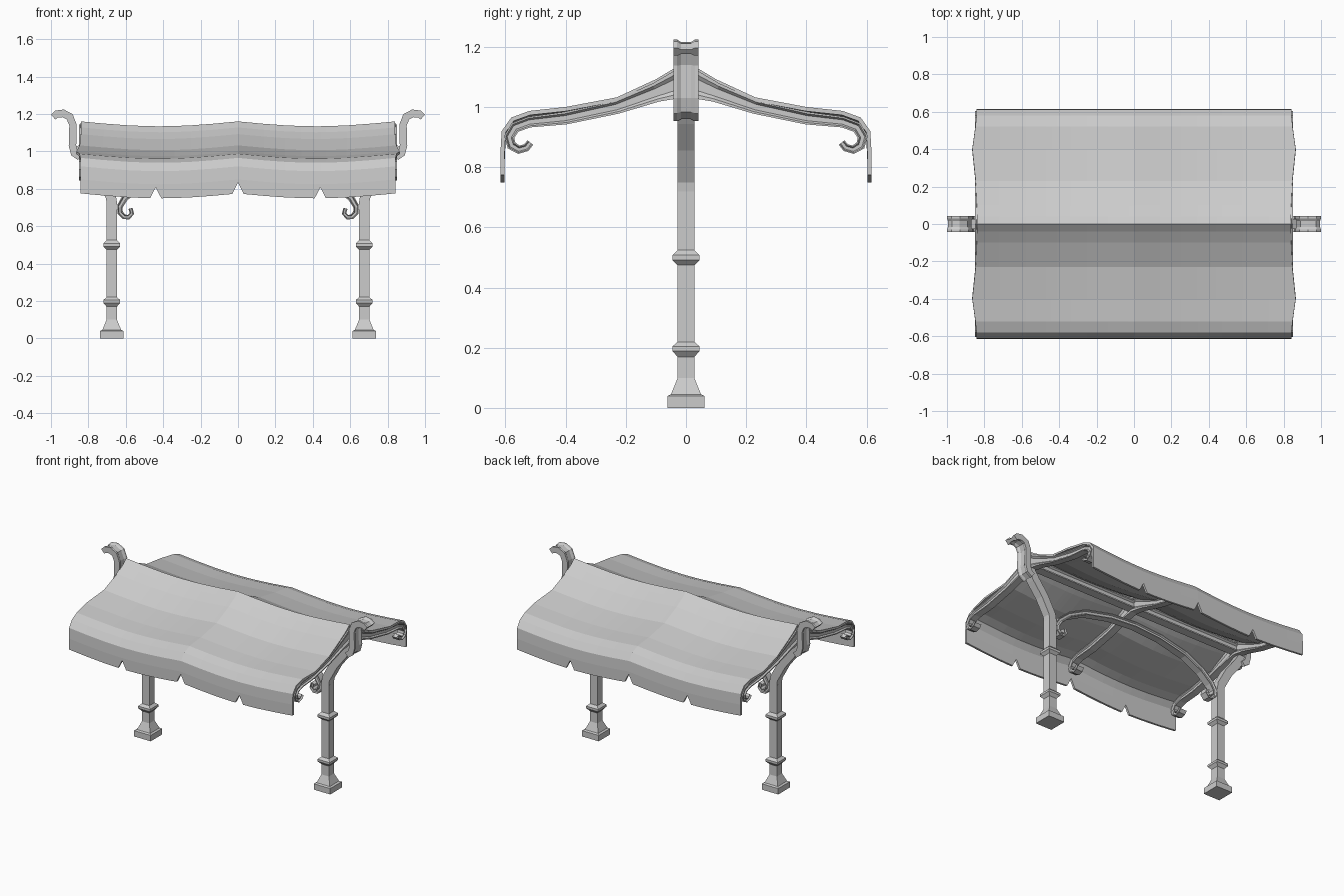
import bpy, bmesh, math
from mathutils import Vector

old = bpy.data.objects.get("Cube")
if old:
    bpy.data.objects.remove(old, do_unlink=True)

grey = bpy.data.materials.new("light grey")
grey.use_nodes = True
colour = (0.6, 0.6, 0.6, 1)
grey.diffuse_color = colour
grey.node_tree.nodes["Principled BSDF"].inputs["Base Color"].default_value = colour


def finish(name, bm):
    mesh = bpy.data.meshes.new(name)
    bm.to_mesh(mesh)
    bm.free()
    mesh.materials.append(grey)
    obj = bpy.data.objects.new(name, mesh)
    bpy.context.collection.objects.link(obj)
    return obj


def skin(name, rings):
    """Join closed rings of points into a capped solid."""
    bm = bmesh.new()
    loops = [[bm.verts.new(p) for p in ring] for ring in rings]
    n = len(loops[0])
    for a, b in zip(loops, loops[1:]):
        for i in range(n):
            j = (i + 1) % n
            bm.faces.new((a[i], a[j], b[j], b[i]))
    bm.faces.new(loops[0])
    bm.faces.new(loops[-1])
    bmesh.ops.recalc_face_normals(bm, faces=bm.faces)
    return finish(name, bm)


def bar(name, path, depth, section, place):
    """Sweep a section along a flat path of (u, z, half width)."""
    pts = [Vector(p[:2]) for p in path]
    rings = []
    for i, (u, z, w) in enumerate(path):
        t = (pts[min(i + 1, len(pts) - 1)] - pts[max(i - 1, 0)]).normalized()
        side = Vector((-t.y, t.x))
        rings.append([place(u + side.x * s * w, z + side.y * s * w, d * depth)
                      for s, d in section])
    return skin(name, rings)


# Sections: grooves on the side faces, or grooves on the front and back faces
half = [(1, 1), (0.7, 1), (0.4, 0.6), (-0.4, 0.6), (-0.7, 1), (-1, 1)]
side_groove = half + [(s, -d) for s, d in reversed(half)]
face_groove = [(d, s) for s, d in side_groove]


# Posts: square mouldings, leaning head and horn, mirrored
post_profile = [(0.062, 0), (0.062, 0.04), (0.05, 0.046), (0.036, 0.08), (0.028, 0.1),
                (0.028, 0.17), (0.045, 0.19), (0.045, 0.205), (0.028, 0.22),
                (0.028, 0.475), (0.045, 0.492), (0.045, 0.508), (0.028, 0.525),
                (0.028, 0.72)]
head_path = [(0.67, 0.69, 0.028), (0.68, 0.76, 0.028), (0.74, 0.87, 0.028),
             (0.81, 0.96, 0.028), (0.855, 1.03, 0.028)]
horn_path = [(0.845, 0.968, 0.018), (0.875, 0.99, 0.02), (0.885, 1.03, 0.02),
             (0.882, 1.14, 0.02), (0.9, 1.185, 0.021), (0.935, 1.203, 0.021),
             (0.97, 1.199, 0.02), (0.988, 1.183, 0.017)]
corners = [(-1, -1), (1, -1), (1, 1), (-1, 1)]

for side, sx in (("left", 1), ("right", -1)):
    def across(u, z, d, sx=sx):
        return (sx * u, d, z)
    skin(side + "_post", [[(sx * 0.675 + h * a, h * b, z) for a, b in corners]
                          for h, z in post_profile])
    bar(side + "_post_head", head_path, 0.028, [(1, 1), (1, -1), (-1, -1), (-1, 1)], across)
    bar(side + "_horn", horn_path, 0.042, face_groove, across)

# Scrolled arch between the posts
arch_half = [(0.575, 0.695, 0.012), (0.567, 0.668, 0.012), (0.585, 0.648, 0.013),
             (0.61, 0.65, 0.014), (0.63, 0.672, 0.015), (0.632, 0.705, 0.016),
             (0.605, 0.75, 0.018), (0.53, 0.815, 0.018), (0.4, 0.88, 0.018),
             (0.2, 0.925, 0.018)]
arch_path = arch_half + [(0, 0.94, 0.018)] + [(-u, z, w) for u, z, w in reversed(arch_half)]
bar("arch", arch_path, 0.025, side_groove, lambda u, z, d: (u, d, z))

# Ridge beam
bar("ridge_beam", [(-0.83, 1.075, 0.028), (0.83, 1.075, 0.028)], 0.03, side_groove,
    lambda u, z, d: (u, d, z))

# Scrolled ribs under the canopy
rib_half = [(0.1, 1.048, 0.032), (0.23, 1.0, 0.023), (0.4, 0.963, 0.021),
            (0.52, 0.95, 0.018), (0.568, 0.932, 0.018), (0.587, 0.9, 0.017),
            (0.579, 0.872, 0.016), (0.555, 0.858, 0.014), (0.53, 0.865, 0.013),
            (0.517, 0.882, 0.012)]
rib_path = [(-u, z, w) for u, z, w in reversed(rib_half)] + [(0, 1.088, 0.055)] + rib_half
for name, x in (("left_rib", 0.825), ("middle_rib", 0), ("right_rib", -0.825)):
    bar(name, rib_path, 0.024, side_groove, lambda u, z, d, x=x: (x + d, u, z))

# Canopy sheet: sagging between the ribs, with notched hems
slope = [(0.04, 1.128), (0.1, 1.092), (0.23, 1.032), (0.4, 1.0), (0.52, 0.987),
         (0.58, 0.965), (0.612, 0.92), (0.616, 0.85), (0.616, 0.775)]
rows = [(-y, z) for y, z in reversed(slope)] + [(0, 1.16)] + slope
notches = (-0.44, 0, 0.44)
cols = sorted([c + o for c in notches for o in (-0.03, 0, 0.03)]
              + [s * x for s in (-1, 1) for x in (0.14, 0.25, 0.34, 0.58, 0.72, 0.84)])
bm = bmesh.new()
grid = []
for y, z in rows:
    line = []
    for x in cols:
        sag = 0.026 * math.sin(math.pi * abs(x) / 0.84)
        lift = 0.058 if z == slope[-1][1] and x in notches else 0
        bulge = 0.025 * math.exp(-((abs(y) - 0.38) / 0.13) ** 2) if abs(x) > 0.8 else 0
        line.append(bm.verts.new((x + math.copysign(bulge, x), y, z - sag + lift)))
    grid.append(line)
for a, b in zip(grid, grid[1:]):
    for i in range(len(cols) - 1):
        bm.faces.new((a[i], a[i + 1], b[i + 1], b[i]))
canopy = finish("canopy", bm)
thick = canopy.modifiers.new("thickness", "SOLIDIFY")
thick.thickness = 0.014
thick.offset = -1
